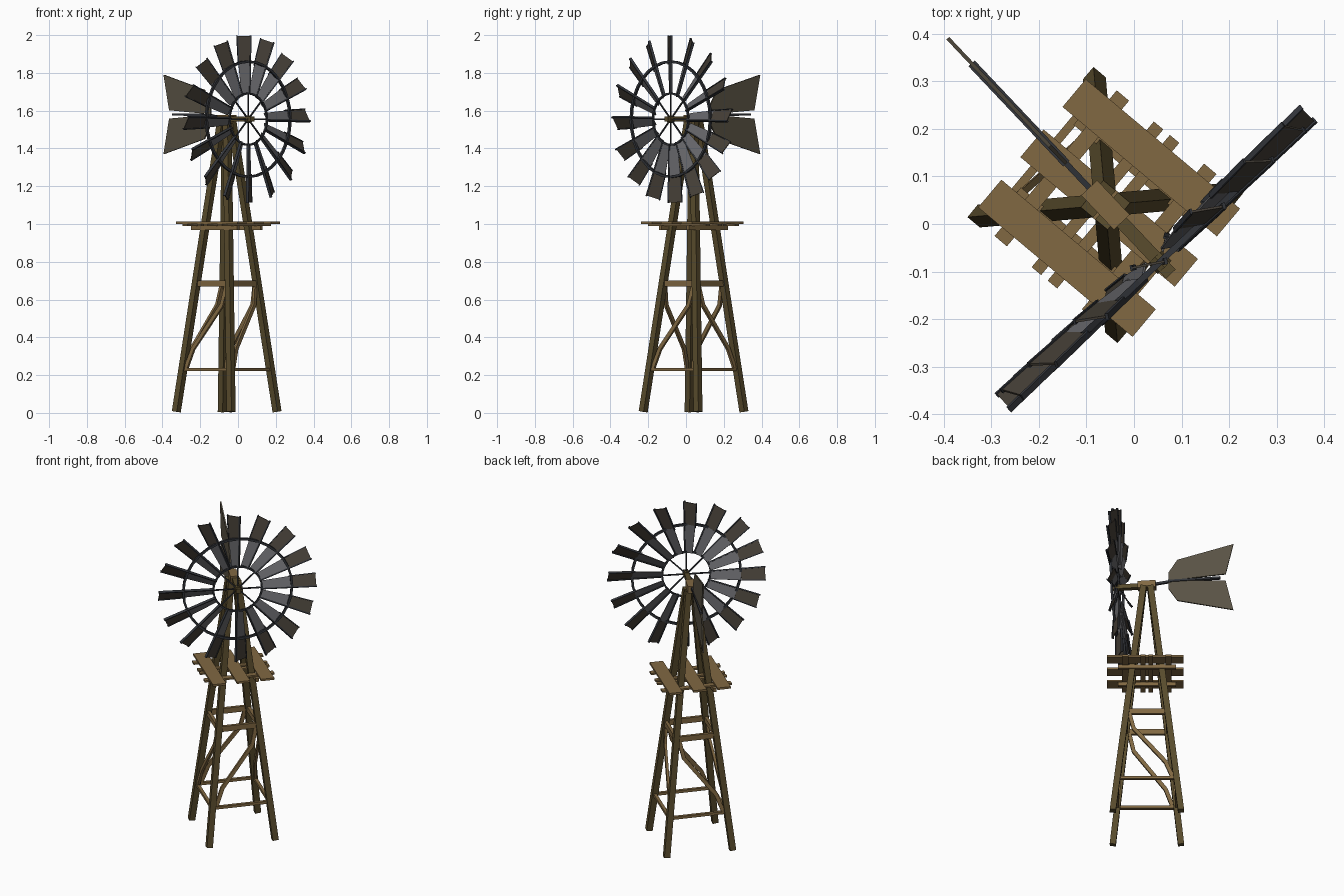
import bpy, bmesh, math
from mathutils import Vector as V, Matrix

if "Cube" in bpy.data.objects:
    bpy.data.objects.remove(bpy.data.objects["Cube"])

CENTRE = Matrix.Translation((-0.06, 0.04, 0))
TOWER = CENTRE @ Matrix.Rotation(math.radians(-40), 4, 'Z')   # tower axes u, v, z
HEAD = CENTRE @ Matrix.Rotation(math.radians(-46.6), 4, 'Z')  # x forward along wheel axis


def material(name, rgb):
    m = bpy.data.materials.new(name)
    m.diffuse_color = (*rgb, 1)
    m.use_nodes = True
    m.node_tree.nodes["Principled BSDF"].inputs["Base Color"].default_value = m.diffuse_color
    return m


DARK_WOOD = material("dark_wood", (0.10, 0.072, 0.026))
WOOD = material("wood", (0.22, 0.14, 0.055))
STEEL = material("steel", (0.13, 0.13, 0.14))
RUST = material("weathered_steel", (0.06, 0.05, 0.038))
IRON = material("iron", (0.032, 0.035, 0.042))
VANE = material("vane_paint", (0.10, 0.085, 0.058))


def bar(bm, pts, n, across, along_n):
    """Rectangular bar following pts; n is the direction of its second side.
    across may be a single width or one width per point."""
    pts, n = [V(p) for p in pts], V(n)
    rings = []
    for i, p in enumerate(pts):
        t = pts[min(i + 1, len(pts) - 1)] - pts[max(i - 1, 0)]
        s = t.cross(n).normalized()
        m = s.cross(t).normalized() * along_n / 2
        w = across[i] if isinstance(across, tuple) else across
        s = s * w / 2
        rings.append([bm.verts.new(p + o) for o in (s + m, m - s, -s - m, s - m)])
    for a, b in zip(rings, rings[1:]):
        for k in range(4):
            bm.faces.new((a[k], a[(k + 1) % 4], b[(k + 1) % 4], b[k]))
    bm.faces.new(rings[0])
    bm.faces.new(rings[-1])


def finish(bm, name, mat, matrix):
    bmesh.ops.recalc_face_normals(bm, faces=bm.faces)
    me = bpy.data.meshes.new(name)
    bm.to_mesh(me)
    bm.free()
    me.materials.append(mat)
    ob = bpy.data.objects.new(name, me)
    ob.matrix_world = matrix
    bpy.context.collection.objects.link(ob)
    return ob


def half(z):
    """Half spacing of the legs at height z."""
    return 0.19 - 0.17 * z / 1.54


# Four leaning legs
for su in (-1, 1):
    for sv in (-1, 1):
        bm = bmesh.new()
        a, b = half(0.006), half(1.54)
        bar(bm, [(su * a, sv * a, 0.006), (su * b, sv * b, 1.54)], (0, 1, 0), 0.034, 0.034)
        finish(bm, "tower_leg", DARK_WOOD, TOWER)

# Horizontal rails and S-shaped braces on each side of the tower
for name, z, h in (("lower_rail", 0.23, 0.016), ("upper_rail", 0.685, 0.032)):
    a = half(z)
    bm = bmesh.new()
    for s in (-1, 1):
        bar(bm, [(-a, s * a, z), (a, s * a, z)], (0, 0, 1), 0.018, h)
        bar(bm, [(s * a, -a, z), (s * a, a, z)], (0, 0, 1), 0.018, h)
    finish(bm, name, WOOD, TOWER)

bm = bmesh.new()
for s in (-1, 1):
    for swap in (False, True):
        pts = []
        for z, k in ((0.23, -0.88), (0.34, -0.68), (0.57, 0.58), (0.68, 0.86)):
            x, y = k * half(z), s * half(z)
            pts.append((y, x, z) if swap else (x, y, z))
        bar(bm, pts, (1, 0, 0) if swap else (0, 1, 0), 0.022, 0.014)
finish(bm, "tower_braces", WOOD, TOWER)

# Platform: bearers on the legs, joists, then long planks
bm = bmesh.new()
for s in (-1, 1):
    bar(bm, [(-0.16, s * 0.095, 0.98), (0.16, s * 0.095, 0.98)], (0, 0, 1), 0.018, 0.022)
finish(bm, "platform_bearers", WOOD, TOWER)
bm = bmesh.new()
for u, w in ((-0.12, 0.034), (-0.022, 0.026), (0.022, 0.026), (0.12, 0.034)):
    bar(bm, [(u, -0.2, 0.995), (u, 0.2, 0.995)], (0, 0, 1), w, 0.01)
finish(bm, "platform_joists", WOOD, TOWER)
bm = bmesh.new()
for v in (-0.138, 0, 0.138):
    bar(bm, [(-0.202, v, 1.006), (0.222, v, 1.006)], (0, 0, 1), 0.076, 0.012)
finish(bm, "platform_planks", WOOD, TOWER)

# Head block and wheel shaft
ZC, XW = 1.555, 0.166
bm = bmesh.new()
bar(bm, [(-0.05, 0, 1.557), (0.05, 0, 1.557)], (0, 0, 1), 0.046, 0.042)
finish(bm, "head_block", WOOD, HEAD)
bm = bmesh.new()
bar(bm, [(0.05, 0, ZC), (0.2, 0, ZC)], (0, 0, 1), 0.028, 0.026)
finish(bm, "wheel_shaft", DARK_WOOD, HEAD)

# Tail boom and two mirrored vanes
bm = bmesh.new()
bar(bm, [(-0.05, 0, 1.565), (-0.13, 0, 1.575)], (0, 0, 1), 0.012, 0.014)
bar(bm, [(-0.12, 0, 1.577), (-0.41, 0, 1.580)], (0, 0, 1), 0.018, 0.012)
finish(bm, "tail_boom", IRON, HEAD)
bm = bmesh.new()
for s in (-1, 1):
    prof = ((-0.12, 0.002), (-0.12, 0.05), (-0.17, 0.13), (-0.483, 0.21), (-0.44, 0.022), (-0.2, 0.006))
    sides = [[bm.verts.new((x, y, 1.58 + s * z)) for x, z in prof] for y in (-0.004, 0.004)]
    for ring in sides:
        bm.faces.new(ring)
    for k in range(6):
        j = (k + 1) % 6
        bm.faces.new((sides[0][k], sides[0][j], sides[1][j], sides[1][k]))
finish(bm, "tail_vane", VANE, HEAD)

# Wheel: 16 pitched blades, each hung by one edge on a radial rod
N, PITCH = 16, math.radians(32)
inner, outer, rods, spokes = (bmesh.new() for _ in range(4))
AX, HUB = V((1, 0, 0)), V((XW, 0, ZC))
for i in range(N):
    th = 2 * math.pi * i / N
    r = V((0, math.sin(th), math.cos(th)))
    tau = V((0, math.cos(th), -math.sin(th)))
    chord = tau * math.cos(PITCH) + AX * math.sin(PITCH)
    nrm = r.cross(chord)

    def at(rad, c, lift=0):
        return HUB + r * rad + chord * c + nrm * lift

    # chord runs from c0 (free edge) to c1 (rod edge), widening outward
    bar(inner, [at(0.133, -0.014), at(0.305, -0.022)], nrm, (0.046, 0.064), 0.004)
    bar(outer, [at(0.305, -0.022), at(0.44, -0.024)], nrm, (0.064, 0.076), 0.005)
    bar(rods, [at(0.13, 0.008), at(0.444, 0.013)], nrm, 0.007, 0.014)
    bar(rods, [at(0.29, -0.053), at(0.442, -0.061)], nrm, 0.005, 0.012)
    if i % 2 == 0:
        bar(spokes, [at(0.01, 0), at(0.138, 0)], AX, 0.007, 0.007)
finish(inner, "inner_blades", STEEL, HEAD)
finish(outer, "outer_blades", RUST, HEAD)
finish(rods, "blade_edge_rods", IRON, HEAD)
finish(spokes, "wheel_spokes", IRON, HEAD)

# Wheel rings and hub
for name, rad, size in (("outer_ring", 0.305, 0.013), ("inner_ring", 0.136, 0.010)):
    bm = bmesh.new()
    n = 32
    rings = []
    for i in range(n):
        a = 2 * math.pi * i / n
        rings.append([bm.verts.new((XW + dx * size / 2, (rad + dr * size / 2) * math.sin(a),
                                    ZC + (rad + dr * size / 2) * math.cos(a)))
                      for dx, dr in ((-1, -1), (1, -1), (1, 1), (-1, 1))])
    for i in range(n):
        p, q = rings[i], rings[(i + 1) % n]
        for k in range(4):
            bm.faces.new((p[k], p[(k + 1) % 4], q[(k + 1) % 4], q[k]))
    finish(bm, name, IRON, HEAD)
bm = bmesh.new()
bmesh.ops.create_cone(bm, cap_ends=True, segments=8, radius1=0.02, radius2=0.02, depth=0.03,
                      matrix=Matrix.Translation(HUB) @ Matrix.Rotation(math.pi / 2, 4, 'Y'))
finish(bm, "wheel_hub", DARK_WOOD, HEAD)
